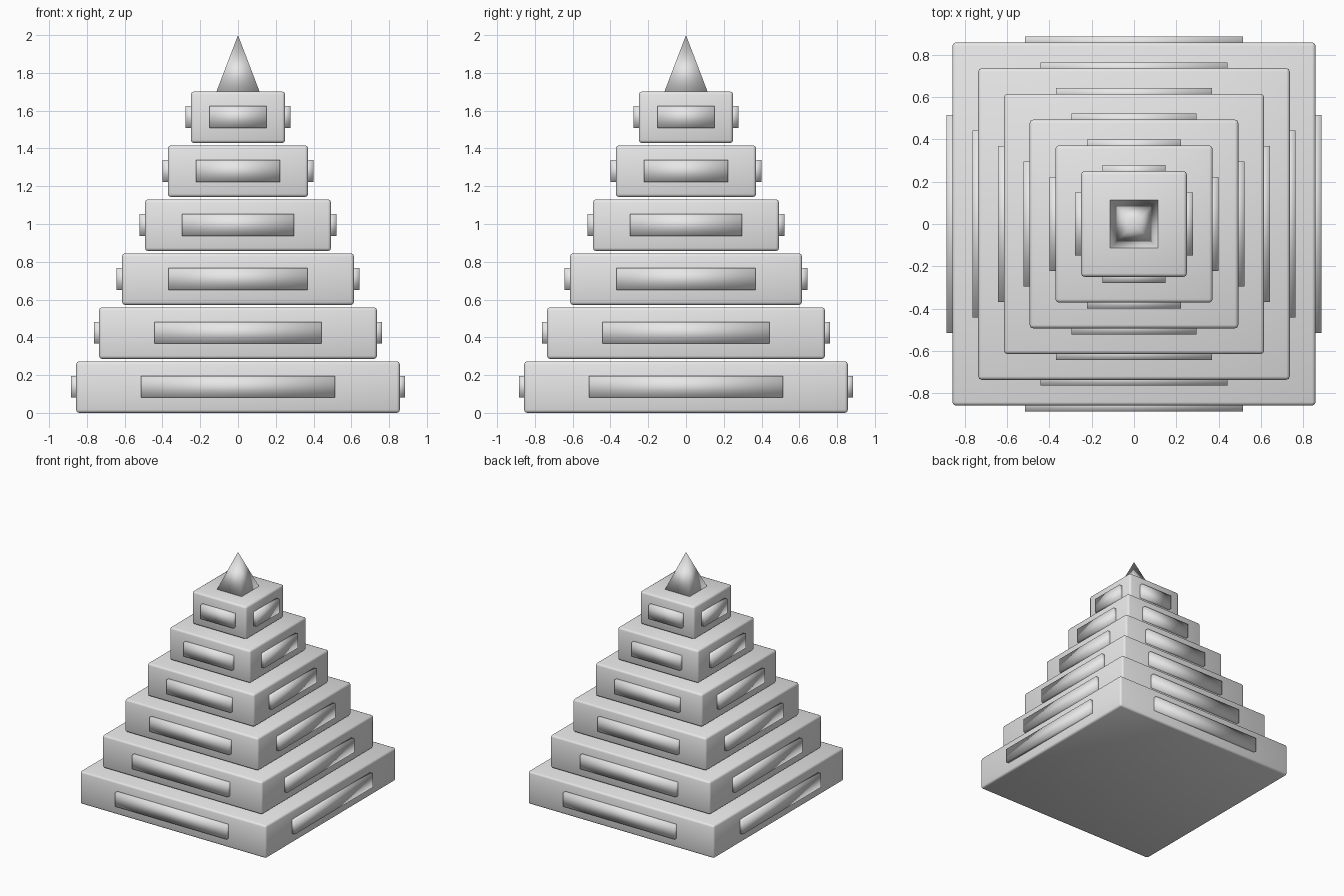
import bpy
import math
from mathutils import Matrix, Vector

old = bpy.data.objects.get("Cube")
if old:
    bpy.data.objects.remove(old, do_unlink=True)

TIERS = 6
PITCH = 0.2857
TIER_HEIGHT = 0.273
PANEL_HEIGHT = 0.116
PANEL_DEPTH = 0.056

stone = bpy.data.materials.new("light grey stone")
stone.use_nodes = True
grey = (0.8, 0.8, 0.8, 1)
stone.diffuse_color = grey
stone.node_tree.nodes["Principled BSDF"].inputs["Base Color"].default_value = grey


def finish(obj, name):
    """Name the part, colour it and shade it smooth all over."""
    obj.name = name
    obj.data.materials.append(stone)
    for face in obj.data.polygons:
        face.use_smooth = True
    return obj


def box(name, size, centre, turn=0):
    """Box with its size, turn about z and place baked into the mesh."""
    bpy.ops.mesh.primitive_cube_add(size=1)
    obj = bpy.context.object
    place = Matrix.Rotation(turn, 4, "Z") @ Matrix.Translation(centre)
    obj.data.transform(place @ Matrix.Diagonal((*size, 1)))
    return finish(obj, name)


sides = ("front", "left", "back", "right")
for i in range(TIERS):
    half = 0.857 - 0.1215 * i
    middle = PITCH * i + TIER_HEIGHT / 2

    # Square tier with softened edges
    tier = box(f"tier_{i + 1}", (2 * half, 2 * half, TIER_HEIGHT), Vector((0, 0, middle)))
    bevel = tier.modifiers.new("soft edges", "BEVEL")
    bevel.width = 0.016
    bevel.segments = 2

    # One raised panel on each side of the tier
    for k, side in enumerate(sides):
        box(f"{side}_panel_{i + 1}", (1.2 * half, PANEL_DEPTH, PANEL_HEIGHT),
            Vector((0, -half, middle + 0.002)), k * math.pi / 2)

# Four-sided spire on the top tier
base = PITCH * (TIERS - 1) + TIER_HEIGHT - 0.003
bpy.ops.mesh.primitive_cone_add(vertices=4, radius1=0.115 * math.sqrt(2), radius2=0,
                                depth=2 - base)
spire = bpy.context.object
spire.data.transform(Matrix.Translation((0, 0, (2 + base) / 2))
                     @ Matrix.Rotation(math.pi / 4, 4, "Z"))
finish(spire, "spire")
